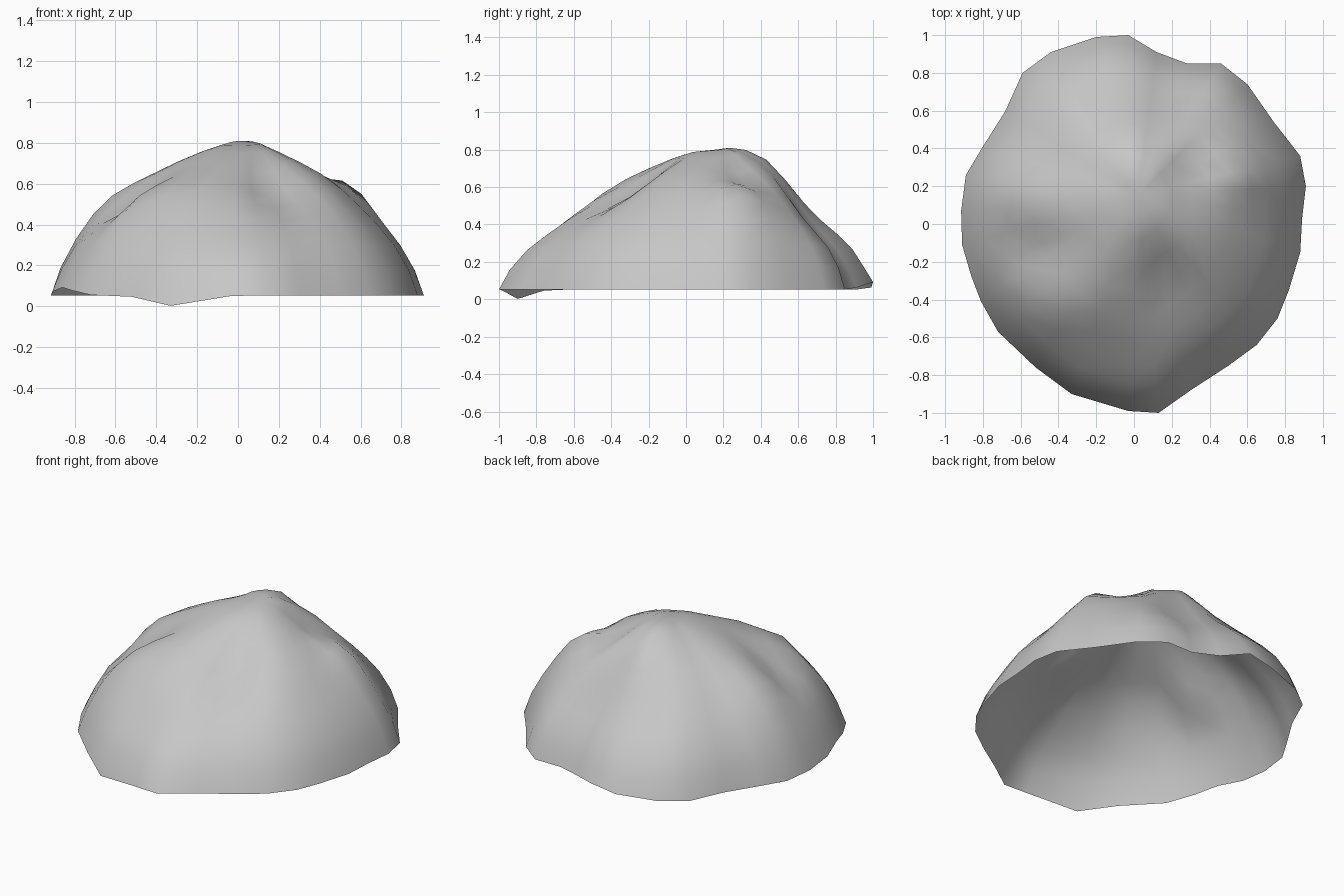
import bpy, bmesh
from math import exp, hypot
from mathutils import Vector

cube = bpy.data.objects.get("Cube")
if cube:
    bpy.data.objects.remove(cube, do_unlink=True)

stone = bpy.data.materials.new("grey stone")
stone.use_nodes = True
colour = (0.57, 0.57, 0.57, 1)
stone.diffuse_color = colour
stone.node_tree.nodes["Principled BSDF"].inputs["Base Color"].default_value = colour

# Ground outline, counterclockwise
outline = [(.91, .2), (.88, .36), (.74, .54), (.6, .74), (.46, .85), (.28, .85),
           (.12, .91), (-.03, 1), (-.2, .99), (-.44, .91), (-.59, .8), (-.68, .6),
           (-.8, .41), (-.89, .26), (-.915, .07), (-.91, -.11), (-.86, -.28),
           (-.81, -.41), (-.72, -.57), (-.52, -.76), (-.33, -.9), (-.03, -.99),
           (.13, -1), (.3, -.88), (.5, -.75), (.65, -.64), (.76, -.5), (.82, -.35),
           (.88, -.15), (.89, .03)]

# Dome profile: fraction of the way out to the outline, height
profile = [(.95, .175), (.87, .295), (.78, .39), (.68, .48), (.57, .57),
           (.45, .65), (.33, .71), (.2, .76), (.1, .785)]

# Bumps and hollows: x, y, radius, height
bumps = [(-.41, -.41, .13, .1),    # side knob
         (-.58, -.47, .12, .05),   # ridge running down from the knob
         (-.72, -.22, .13, .035),  # outer foot
         (-.55, -.13, .13, -.045), # valley behind the ridge
         (-.31, -.12, .1, -.02),   # groove behind the knob
         (-.66, .15, .17, .075),   # side shelf
         (.57, .33, .15, .08),     # shoulder
         (.33, .28, .15, -.055),   # saddle beside the shoulder
         (.26, .68, .14, -.06),    # gully down the back
         (-.08, .66, .23, -.075),  # flat back slope
         (.0, .42, .16, .06),      # back of the crown
         (.13, -.25, .15, -.05),   # hollow in the front
         (.18, -.38, .19, -.08),   # front ledge
         (.05, -.7, .25, -.05),    # front foot
         (.07, .2, .14, .015)]     # crown
rim_bumps = [(-.33, -.9, .16, -.05), (-.86, -.28, .2, .04), (-.03, 1, .15, .04)]


def relief(x, y, lumps):
    return sum(h * exp(-(hypot(x - a, y - b) / r) ** 2) for a, b, r, h in lumps)


peak = Vector((.02, .15))
bm = bmesh.new()


def ring(scale, height=None):
    verts = []
    for point in outline:
        x, y = peak.lerp(Vector(point), scale)
        if height is None:
            z = .052 + relief(x, y, rim_bumps)
        else:
            z = height + relief(x, y, bumps)
        verts.append(bm.verts.new((x, y, z)))
    return verts


# Open shell from the rim up to the crown
rings = [ring(1)] + [ring(s, h) for s, h in profile]
count = len(outline)
for low, high in zip(rings, rings[1:]):
    for i in range(count):
        j = (i + 1) % count
        bm.faces.new((low[i], low[j], high[j], high[i]))
top = bm.verts.new((*peak, .785 + relief(*peak, bumps)))
for i in range(count):
    bm.faces.new((rings[-1][i], rings[-1][(i + 1) % count], top))

mesh = bpy.data.meshes.new("boulder_shell")
bm.to_mesh(mesh)
bm.free()
mesh.materials.append(stone)
mesh.shade_smooth()
boulder = bpy.data.objects.new("boulder_shell", mesh)
bpy.context.collection.objects.link(boulder)
